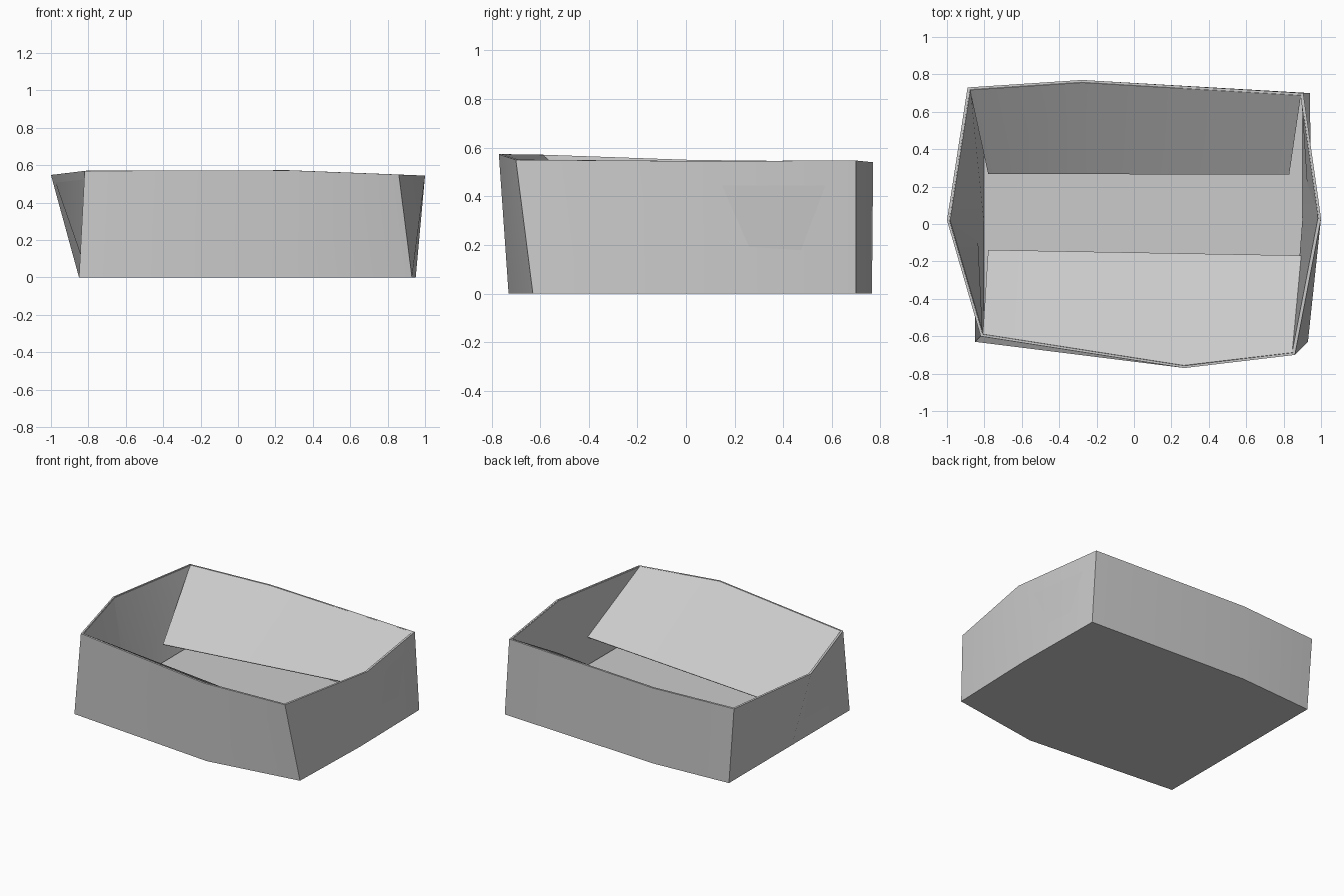
import bpy
import bmesh
import math

cube = bpy.data.objects.get("Cube")
if cube:
    bpy.data.objects.remove(cube, do_unlink=True)

card = bpy.data.materials.new("plain grey card")
card.use_nodes = True
colour = (0.6, 0.6, 0.6, 1)
card.diffuse_color = colour
card.node_tree.nodes["Principled BSDF"].inputs["Base Color"].default_value = colour

# Rim and base rings, counter-clockwise from the front right corner,
# alternating corners and the bulging middles of the sides
rim = [(-0.82, -0.60, 0.57), (0.27, -0.77, 0.573), (0.86, -0.70, 0.55),
       (1.0, 0.03, 0.545), (0.905, 0.70, 0.547), (-0.28, 0.77, 0.54),
       (-0.89, 0.73, 0.54), (-1.0, 0.02, 0.548)]
base = [(-0.85, -0.63, 0), (0.265, -0.73, 0), (0.93, -0.63, 0),
        (0.95, 0.02, 0), (0.94, 0.70, 0), (-0.28, 0.765, 0),
        (-0.85, 0.73, 0), (-0.85, 0.02, 0)]


def finish(name, bm, thickness, offset):
    """Turn a sheet of card into a thin, smooth-shaded object."""
    mesh = bpy.data.meshes.new(name)
    bm.to_mesh(mesh)
    bm.free()
    obj = bpy.data.objects.new(name, mesh)
    bpy.context.collection.objects.link(obj)
    mesh.materials.append(card)
    solid = obj.modifiers.new("card thickness", 'SOLIDIFY')
    solid.thickness = thickness
    solid.offset = offset
    solid.use_even_offset = True
    bpy.ops.object.select_all(action='DESELECT')
    obj.select_set(True)
    bpy.context.view_layer.objects.active = obj
    bpy.ops.object.modifier_apply(modifier=solid.name)
    bpy.ops.object.shade_smooth_by_angle(angle=math.radians(35))
    return obj


# Open box: floor and four bulging walls
bm = bmesh.new()
top = [bm.verts.new(p) for p in rim]
low = [bm.verts.new(p) for p in base]
for i in range(8):
    j = (i + 1) % 8
    bm.faces.new((low[i], low[j], top[j], top[i]))
bm.faces.new(low[::-1])
finish("box_shell", bm, 0.012, -1)


def flap(name, start, end_a, end_b):
    """Flap folded inward from one side of the rim to a straight free edge."""
    bm = bmesh.new()
    hinge = [rim[(start + k) % 8] for k in range(3)]
    upper = [bm.verts.new((x * 0.986, y * 0.984, z - 0.002)) for x, y, z in hinge]
    # middle of the free edge sits in line with the middle of the hinge
    axis = 0 if start % 4 == 0 else 1
    t = (hinge[1][axis] - hinge[0][axis]) / (hinge[2][axis] - hinge[0][axis])
    middle = [a + (b - a) * t for a, b in zip(end_a, end_b)]
    lower = [bm.verts.new(p) for p in (end_a, middle, end_b)]
    for k in range(2):
        bm.faces.new((upper[k], upper[k + 1], lower[k + 1], lower[k]))
    finish(name, bm, 0.006, 0)


# Flaps folded down inside the box
flap("front_flap", 0, (-0.78, -0.14, 0.16), (0.90, -0.17, 0.23))
flap("left_flap", 2, (0.905, -0.62, 0.025), (0.905, 0.66, 0.025))
flap("back_flap", 4, (0.83, 0.265, 0.30), (-0.78, 0.27, 0.17))
flap("right_flap", 6, (-0.805, 0.66, 0.025), (-0.805, -0.57, 0.025))
